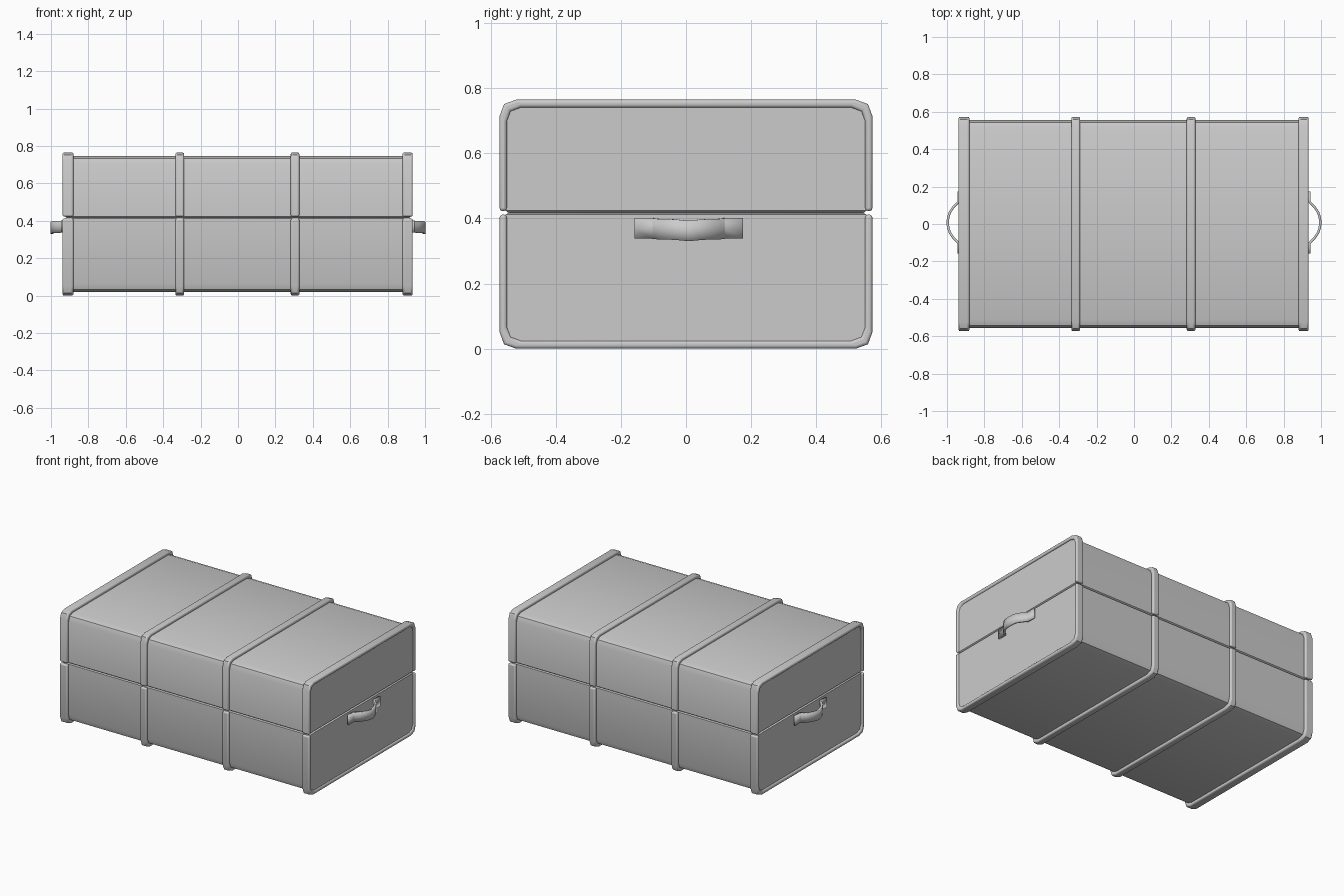
import bpy, bmesh
from mathutils import Vector

if "Cube" in bpy.data.objects:
    bpy.data.objects.remove(bpy.data.objects["Cube"])

BOTTOM, TOP, SEAM = 0.0, 0.765, 0.417


def finish(name, bm, angle=0.7):
    bmesh.ops.recalc_face_normals(bm, faces=bm.faces)
    me = bpy.data.meshes.new(name)
    bm.to_mesh(me)
    bm.free()
    ob = bpy.data.objects.new(name, me)
    bpy.context.collection.objects.link(ob)
    bpy.ops.object.select_all(action='DESELECT')
    ob.select_set(True)
    bpy.context.view_layer.objects.active = ob
    bpy.ops.object.shade_smooth_by_angle(angle=angle)
    return ob


def u_path(w, z_end, z_seam, r):
    """U-shaped (y, z) path with two-facet corners, open at the seam."""
    s = 1 if z_seam > z_end else -1
    half = [(w, z_seam), (w, z_end + s * r),
            (w - 0.27 * r, z_end + s * 0.27 * r), (w - r, z_end)]
    return half + [(-y, z) for y, z in reversed(half)]


def prism(poly, x0, x1):
    bm = bmesh.new()
    f = bm.faces.new([bm.verts.new((x0, y, z)) for y, z in poly])
    new = bmesh.ops.extrude_face_region(bm, geom=[f])['geom']
    bmesh.ops.translate(bm, vec=(x1 - x0, 0, 0),
                        verts=[v for v in new if isinstance(v, bmesh.types.BMVert)])
    bmesh.ops.recalc_face_normals(bm, faces=bm.faces)
    return bm


def body_half(name, z_end, z_seam):
    bm = prism(u_path(0.555, z_end, z_seam, 0.045), -0.925, 0.925)
    # open the seam side and turn its rim inwards as a small lip
    lid = [f for f in bm.faces if all(abs(v.co.z - z_seam) < 1e-5 for v in f.verts)]
    bmesh.ops.delete(bm, geom=lid, context='FACES_ONLY')
    rim = [e for e in bm.edges if e.is_boundary]
    new = bmesh.ops.extrude_edge_only(bm, edges=rim)['geom']
    for v in new:
        if isinstance(v, bmesh.types.BMVert):
            v.co = Vector((v.co.x * 0.99, v.co.y * 0.983, SEAM))
    finish(name, bm)


def band(name, x0, x1, z_end, z_seam):
    s = 1 if z_seam > z_end else -1
    poly = u_path(0.573, z_end, z_seam, 0.05)
    poly += reversed(u_path(0.551, z_end + s * 0.024, z_seam, 0.043))
    ob = finish(name, prism(poly, x0, x1))
    mod = ob.modifiers.new("rounded_edges", 'BEVEL')
    mod.width, mod.segments = 0.009, 3
    mod.limit_method, mod.angle_limit = 'ANGLE', 1.05


# lower and upper body
body_half("lower_body", 0.02, SEAM - 0.005)
body_half("upper_body", 0.746, SEAM + 0.007)

# bands wrapping the trunk, split at the seam
for label, x0, x1 in (("left_end", -0.938, -0.88), ("left_middle", -0.334, -0.288),
                      ("right_middle", 0.282, 0.328), ("right_end", 0.88, 0.934)):
    band(label + "_lower_band", x0, x1, BOTTOM, SEAM - 0.005)
    band(label + "_upper_band", x0, x1, TOP, SEAM + 0.006)

# bowed strap handles: (y offset, x, z drop)
half = [(0.167, 0.938, 0), (0.111, 0.938, 0), (0.105, 0.944, 0.001), (0.082, 0.966, 0.003),
        (0.055, 0.984, 0.003), (0.028, 0.993, 0.005), (0, 0.997, 0.008)]
path = half + [(-y, x, d) for y, x, d in reversed(half[:-1])]
for label, side in (("left", -1), ("right", 1)):
    bm = bmesh.new()
    rows = [[bm.verts.new((side * x, y + 0.008, z - d)) for z in (0.338, 0.369, 0.401)]
            for y, x, d in path]
    for a, b in zip(rows, rows[1:]):
        for i in range(2):
            bm.faces.new((a[i], a[i + 1], b[i + 1], b[i]))
    ob = finish(label + "_handle", bm, 0.9)
    # the normals may face either way on an open strip, so thicken evenly
    mod = ob.modifiers.new("thickness", 'SOLIDIFY')
    mod.thickness, mod.offset = 0.013, 0
